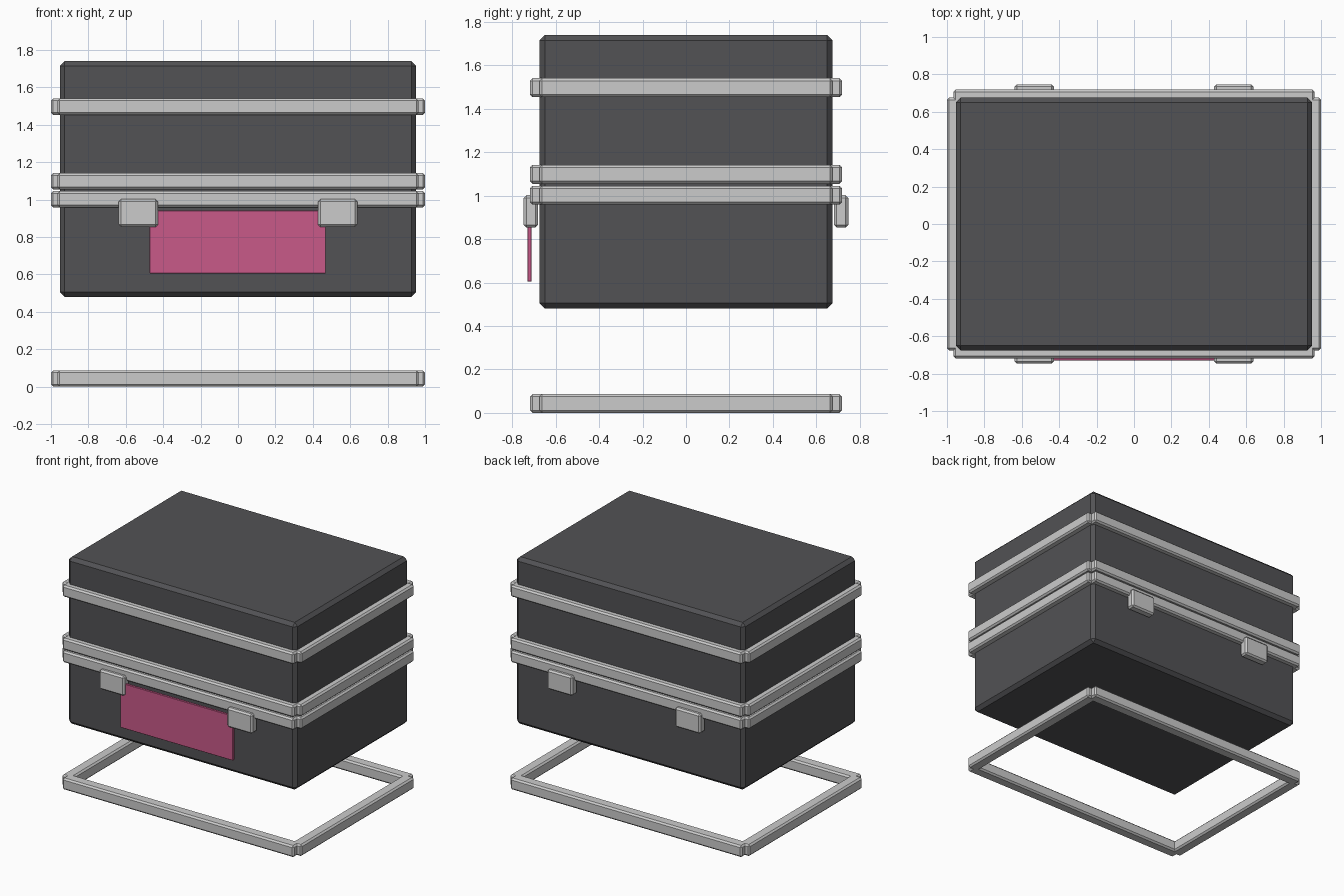
import bpy

if "Cube" in bpy.data.objects:
    bpy.data.objects.remove(bpy.data.objects["Cube"])


def material(name, rgb):
    m = bpy.data.materials.new(name)
    m.diffuse_color = (*rgb, 1)
    m.use_nodes = True
    m.node_tree.nodes["Principled BSDF"].inputs["Base Color"].default_value = m.diffuse_color
    return m


def box(name, lo, hi, bevel=0.0, mat=None):
    """Chamfered box spanning two opposite corners."""
    bpy.ops.mesh.primitive_cube_add(
        size=1, location=[(a + b) / 2 for a, b in zip(lo, hi)])
    ob = bpy.context.object
    ob.name = name
    ob.scale = [b - a for a, b in zip(lo, hi)]
    bpy.ops.object.transform_apply(location=False, rotation=False, scale=True)
    if bevel:
        mod = ob.modifiers.new("chamfer", 'BEVEL')
        mod.width = bevel
        mod.segments = 1
    if mat:
        ob.data.materials.append(mat)
    return ob


dark = material("dark_shell", (0.085, 0.085, 0.09))
pink = material("pink_label", (0.58, 0.1, 0.25))

X, Y = 0.953, 0.675   # half size of the case
R = 0.0435            # half thickness of the rails

# Case body
box("case_body", (-X, -Y, 0.48), (X, Y, 1.74), 0.025, dark)

# Four rail frames, centred on the walls of the case
for name, z in (("foot", 0.0435), ("base_rim", 1.002),
                ("lid_rim", 1.098), ("lid_band", 1.497)):
    for s, side in ((-1, "front"), (1, "back")):
        box(f"{name}_rail_{side}", (-X - 0.013, s * Y - R, z - R),
            (X + 0.013, s * Y + R, z + R), 0.012)
    for s, side in ((-1, "left"), (1, "right")):
        box(f"{name}_rail_{side}", (s * (1 - R) - R, -Y, z - R),
            (s * (1 - R) + R, Y, z + R), 0.012)

# Latches on front and back
for sx, lr in ((-1, "left"), (1, "right")):
    for sy, fb in ((-1, "front"), (1, "back")):
        x, y = sx * 0.533, sy * 0.714
        box(f"latch_{fb}_{lr}", (x - 0.105, y - 0.033, 0.854),
            (x + 0.105, y + 0.033, 1.002), 0.012)

# Label plate on the front
box("label_plate", (-0.472, -0.73, 0.605), (0.469, -0.711, 0.942), 0.002, pink)
